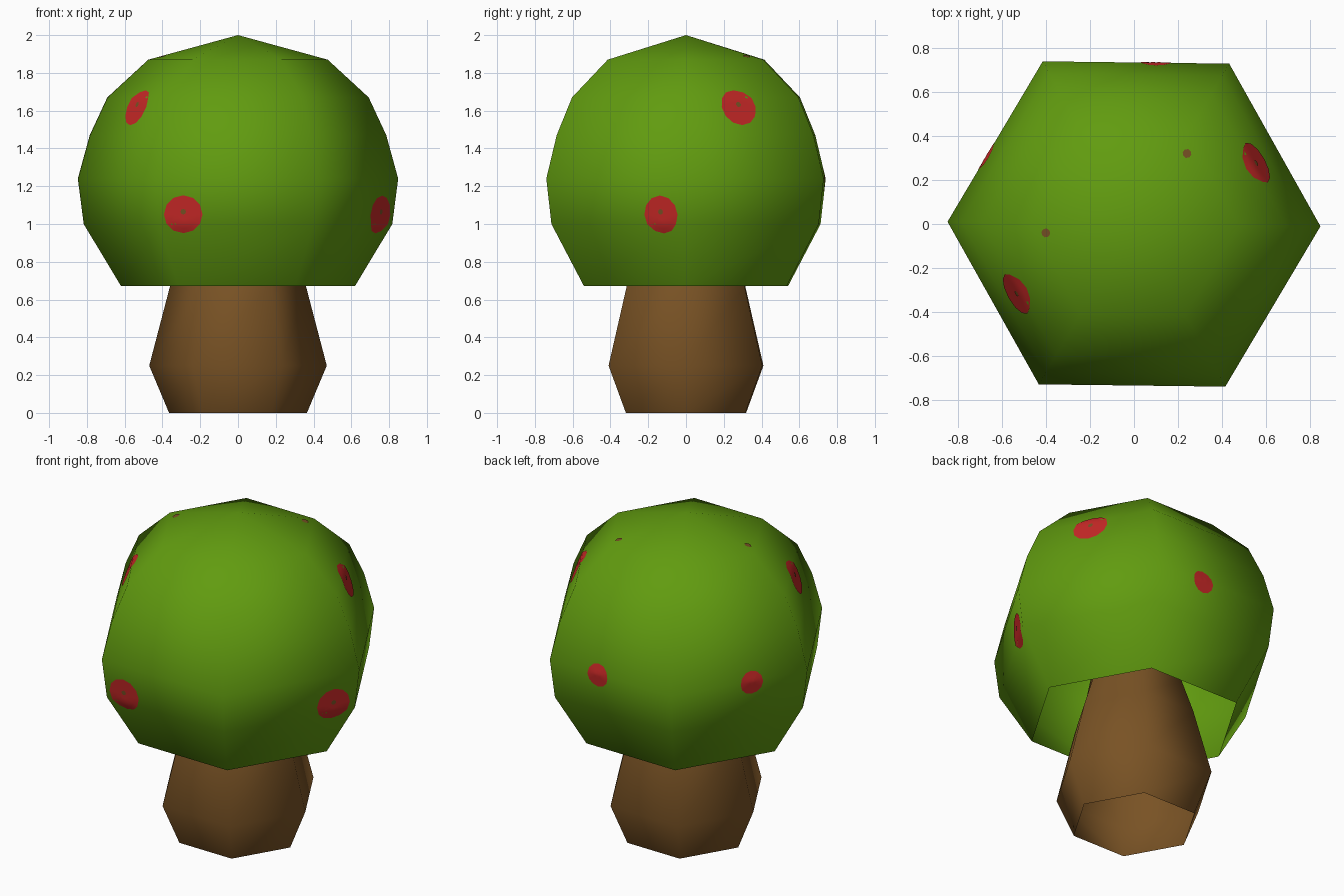
import bpy, bmesh, math
from mathutils import Vector
from mathutils.bvhtree import BVHTree

if "Cube" in bpy.data.objects:
    bpy.data.objects.remove(bpy.data.objects["Cube"])

SIDES = 6
TURN = math.radians(-0.7)


def material(name, rgb):
    m = bpy.data.materials.new(name)
    m.diffuse_color = (*rgb, 1)
    m.use_nodes = True
    m.node_tree.nodes["Principled BSDF"].inputs["Base Color"].default_value = m.diffuse_color
    return m


GREEN = material("leaf green", (0.12, 0.33, 0.005))
BROWN = material("bark brown", (0.19, 0.085, 0.018))
RED = material("fruit red", (0.58, 0.022, 0.02))


def finish(bm, name, mat):
    me = bpy.data.meshes.new(name)
    bm.to_mesh(me)
    me.materials.append(mat)
    for p in me.polygons:
        p.use_smooth = True
    ob = bpy.data.objects.new(name, me)
    bpy.context.collection.objects.link(ob)
    return ob


def lathe(profile, apex=None):
    """Hexagonal shell, open at the bottom, from (radius, height) pairs."""
    bm = bmesh.new()
    rings = []
    for r, z in profile:
        angles = [TURN + math.tau * i / SIDES for i in range(SIDES)]
        rings.append([bm.verts.new((r * math.cos(a), r * math.sin(a), z)) for a in angles])
    for lo, hi in zip(rings, rings[1:]):
        for i in range(SIDES):
            j = (i + 1) % SIDES
            bm.faces.new((lo[i], lo[j], hi[j], hi[i]))
    if apex is not None:
        top = bm.verts.new((0, 0, apex))
        for i in range(SIDES):
            bm.faces.new((rings[-1][i], rings[-1][(i + 1) % SIDES], top))
    bm.normal_update()
    return bm


# Trunk, continuing up inside the open crown
trunk = lathe([(0.365, 0.0), (0.47, 0.25), (0.36, 0.67), (0.29, 0.88), (0.22, 1.2)])
finish(trunk, "trunk", BROWN)

# Crown of leaves
crown = lathe([(0.62, 0.672), (0.817, 1.0), (0.848, 1.24), (0.785, 1.47),
               (0.692, 1.67), (0.475, 1.87)], apex=2.0)
tree = BVHTree.FromBMesh(crown)
finish(crown, "crown", GREEN)


def spot(name, point, radius, lift, mat, rings=4, sides=12):
    """Thin round patch draped over the crown surface."""
    loc, n, _, _ = tree.find_nearest(Vector(point))
    u = Vector((0, 0, 1)).cross(n).normalized()
    v = n.cross(u)

    def drape(p):
        hit = tree.ray_cast(p + n * 0.3, -n)[0]
        return (hit or p) + n * lift

    bm = bmesh.new()
    centre = bm.verts.new(drape(loc))
    prev = None
    for k in range(1, rings + 1):
        r = radius * k / rings
        ring = []
        for i in range(sides):
            a = math.tau * i / sides
            ring.append(bm.verts.new(drape(loc + u * r * math.cos(a) + v * r * math.sin(a))))
        for i in range(sides):
            j = (i + 1) % sides
            if prev:
                bm.faces.new((prev[i], ring[i], ring[j], prev[j]))
            else:
                bm.faces.new((centre, ring[i], ring[j]))
        prev = ring
    bm.normal_update()
    finish(bm, name, mat)


# Fruit showing through the leaves, larger ones with a stem tip
fruit = [
    ((-0.54, -0.32, 1.62), 0.103), ((0.56, 0.28, 1.62), 0.103),
    ((-0.29, -0.72, 1.05), 0.102), ((0.75, -0.13, 1.05), 0.102),
    ((0.10, 0.735, 1.23), 0.07), ((-0.66, 0.30, 1.23), 0.07),
]
for i, (p, r) in enumerate(fruit, 1):
    spot(f"fruit_{i}", p, r, 0.003, RED)
    if r > 0.1:
        spot(f"fruit_stem_{i}", (p[0], p[1], p[2] + 0.015), 0.015, 0.006, BROWN, 1, 8)

# Stem tips poking out near the top
for i, (x, y) in enumerate([(0.24, 0.32), (-0.40, -0.04)], 1):
    z = tree.ray_cast(Vector((x, y, 3)), Vector((0, 0, -1)))[0].z
    spot(f"top_stem_{i}", (x, y, z), 0.021, 0.004, BROWN, 1, 8)
